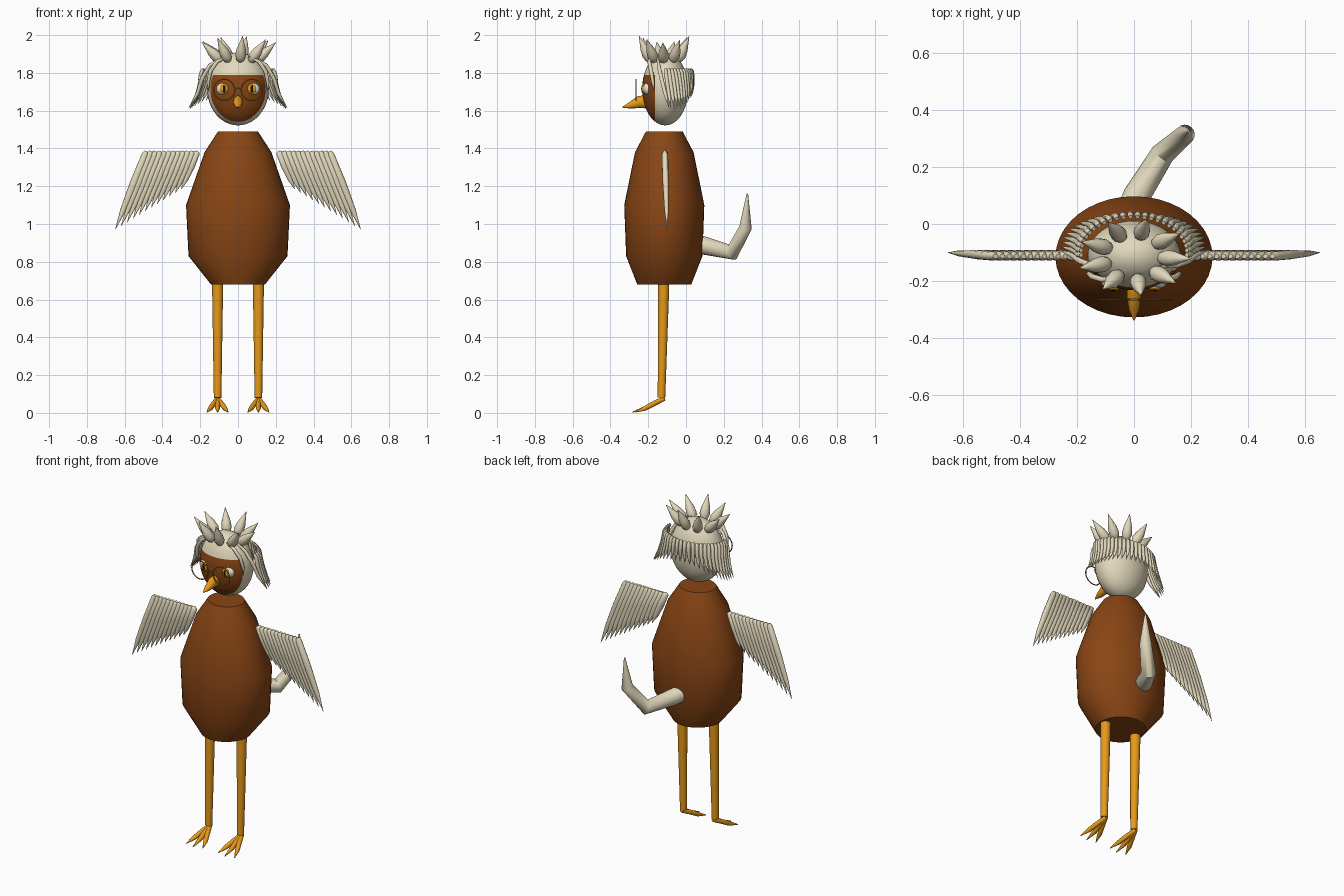
import bpy, bmesh
from math import sin, cos, pi, radians
from mathutils import Vector, Matrix

if "Cube" in bpy.data.objects:
    bpy.data.objects.remove(bpy.data.objects["Cube"])


def material(name, r, g, b):
    m = bpy.data.materials.new(name)
    m.use_nodes = True
    m.diffuse_color = (r, g, b, 1)
    m.node_tree.nodes["Principled BSDF"].inputs["Base Color"].default_value = (r, g, b, 1)
    return m


brown = material("brown plumage", 0.25, 0.06, 0.007)
cream = material("cream feather", 0.76, 0.69, 0.5)
orange = material("orange skin", 0.8, 0.32, 0.01)
gold = material("dark gold frame", 0.4, 0.2, 0.02)
white = material("eye white", 0.8, 0.76, 0.66)
black = material("black pupil", 0.01, 0.008, 0.006)


def sweep(bm, points, radii, sides=10):
    """Tapered tube along points; a radius may be a number or an (x, y) pair."""
    pts = [Vector(p) for p in points]
    last, rings = Vector((0, 0, 1)), []
    frame = Matrix.Identity(3)
    for i, p in enumerate(pts):
        t = (pts[min(i + 1, len(pts) - 1)] - pts[max(i - 1, 0)]).normalized()
        frame = last.rotation_difference(t).to_matrix() @ frame
        last = t
        rx, ry = radii[i] if isinstance(radii[i], tuple) else (radii[i], radii[i])
        angles = [2 * pi * k / sides for k in range(sides)]
        rings.append([bm.verts.new(p + frame @ Vector((rx * cos(a), ry * sin(a), 0)))
                      for a in angles])
    for lo, hi in zip(rings, rings[1:]):
        for k in range(sides):
            n = (k + 1) % sides
            bm.faces.new((lo[k], lo[n], hi[n], hi[k]))
    bm.faces.new(rings[0][::-1])
    bm.faces.new(rings[-1])


def finish(name, bm, *mats):
    bmesh.ops.recalc_face_normals(bm, faces=bm.faces)
    me = bpy.data.meshes.new(name)
    bm.to_mesh(me)
    bm.free()
    for m in mats:
        me.materials.append(m)
    me.shade_smooth()
    me.set_sharp_from_angle(angle=radians(50))
    ob = bpy.data.objects.new(name, me)
    bpy.context.collection.objects.link(ob)
    return ob


def ball(name, centre, size, mat, segments=24):
    bm = bmesh.new()
    bmesh.ops.create_uvsphere(bm, u_segments=segments, v_segments=segments // 2, radius=1,
                              matrix=Matrix.LocRotScale(Vector(centre), None, Vector(size)))
    return finish(name, bm, mat)


def tube(name, points, radii, mat, sides=16):
    bm = bmesh.new()
    sweep(bm, points, radii, sides)
    return finish(name, bm, mat)


MID = -0.115

# Body and tail
tube("body", [(0, MID, z) for z in (0.68, 0.83, 1.1, 1.38, 1.49)],
     [(0.143, 0.143), (0.262, 0.202), (0.275, 0.212), (0.177, 0.155), (0.106, 0.097)],
     brown, 40)
tube("tail", [(-0.02, 0.03, 0.9), (0.01, 0.1, 0.885), (0.1, 0.245, 0.85),
              (0.18, 0.315, 0.98), (0.19, 0.325, 1.16)],
     [0.048, 0.048, 0.042, 0.034, 0.004], cream)

# Head, with the mask cut along two planes
head_mid = Vector((0, -0.11, 1.715))
bm = bmesh.new()
bmesh.ops.create_uvsphere(bm, u_segments=40, v_segments=24, radius=1,
                          matrix=Matrix.LocRotScale(head_mid, None, Vector((0.163, 0.122, 0.193))))
for co, no in (((0, -0.163, 0), (0, 1, 0)), ((0, 0, 1.79), (0, 0, 1))):
    bmesh.ops.bisect_plane(bm, geom=bm.verts[:] + bm.edges[:] + bm.faces[:],
                           plane_co=co, plane_no=no)
for f in bm.faces:
    c = f.calc_center_median()
    f.material_index = int(c.y < -0.163 and c.z < 1.79)
finish("head", bm, cream, brown)

# Beak
tube("beak", [(0, -0.2, 1.648), (0, -0.25, 1.645), (0, -0.3, 1.627), (0, -0.338, 1.618)],
     [(0.026, 0.036), (0.026, 0.032), (0.018, 0.016), 0.002], orange)

# Crest of spikes ringing the crown
bm = bmesh.new()
for k in range(9):
    a = radians(40 * k - 3)
    c, s = cos(a), sin(a)
    base = Vector((0.085 * c, MID + 0.07 * s, 1.855))
    tip = Vector((0.2 * c, MID + 0.135 * s, 1.995 - 0.035 * c * c))
    sweep(bm, [base.lerp(tip, t) for t in (0, 0.1, 0.27, 0.5, 0.75, 1)],
          [0.006, 0.021, 0.029, 0.025, 0.013, 0.001], 12)
finish("crest_spikes", bm, cream)

# Hair curtain around the back, longer and flared at the sides
bm = bmesh.new()
count = 26
for k in range(count):
    a = radians(-4 + 188 * k / (count - 1))
    c, s = cos(a), sin(a)
    drop = 0.21 - 0.08 * max(s, 0) ** 2
    path = []
    for t, out in ((0, 1.0), (0.1, 1.06), (0.4, 1.1), (0.7, 1.2), (1, 1.38)):
        path.append((0.185 * c * out, -0.1 + 0.125 * s * min(out, 1.08) + 0.03 * t * c * c,
                     1.82 - drop * t))
    sweep(bm, path, [0.008, 0.011, 0.011, 0.009, 0.001], 8)
finish("hair_curtain", bm, cream)

# Front locks framing the face
bm = bmesh.new()
for s in (1, -1):
    sweep(bm, [(s * 0.06, -0.19, 1.885), (s * 0.11, -0.195, 1.86), (s * 0.145, -0.185, 1.81),
               (s * 0.158, -0.175, 1.75), (s * 0.155, -0.17, 1.7)],
          [0.005, 0.01, 0.011, 0.009, 0.001], 8)
    sweep(bm, [(s * 0.09, -0.15, 1.88), (s * 0.15, -0.145, 1.84), (s * 0.19, -0.13, 1.77),
               (s * 0.215, -0.11, 1.69), (s * 0.26, -0.09, 1.615)],
          [0.005, 0.01, 0.011, 0.01, 0.001], 8)
finish("front_locks", bm, cream)

for side, s in (("left", 1), ("right", -1)):
    # Wing: a row of overlapping feathers
    bm = bmesh.new()
    count = 12
    for k in range(count):
        t = k / (count - 1)
        root = Vector((s * (0.215 + 0.27 * t), -0.113, 1.385))
        tip = Vector((s * (0.3 + 0.35 * t), -0.1, 1.185 - 0.215 * t))
        sweep(bm, [root.lerp(tip, u) for u in (0, 0.04, 0.4, 0.75, 1)],
              [(0.01, 0.008), (0.018, 0.016), (0.021, 0.016), (0.015, 0.011), 0.001], 10)
    finish(side + "_wing", bm, cream)

    # Leg and three-toed foot
    x = s * 0.108
    tube(side + "_leg", [(x, -0.118, 0.75), (x, -0.118, 0.66), (x, -0.13, 0.08)],
         [0.03, 0.029, 0.02], orange)
    bm = bmesh.new()
    for spread in (-1, 0, 1):
        reach = 0.0 if spread else 0.015
        sweep(bm, [(x, -0.115, 0.075), (x + spread * 0.018, -0.165, 0.052),
                   (x + spread * 0.038, -0.215, 0.025), (x + spread * 0.056, -0.268 - reach, 0.004)],
              [0.012, 0.014, 0.013, 0.002], 10)
    finish(side + "_foot", bm, orange)

    # Eye
    ex = s * 0.073
    ball(side + "_eye", (ex, -0.203, 1.715), (0.042, 0.026, 0.034), white)
    ball(side + "_iris", (ex, -0.222, 1.715), (0.023, 0.012, 0.027), orange)
    ball(side + "_pupil", (ex, -0.23, 1.715), (0.008, 0.007, 0.021), black)

    # Spectacle ring
    bm = bmesh.new()
    ring = [(ex + 0.056 * cos(a), -0.265, 1.71 + 0.056 * sin(a))
            for a in (2 * pi * k / 32 for k in range(33))]
    sweep(bm, ring, [0.0035] * 33, 6)
    finish(side + "_spectacle_ring", bm, gold)

tube("spectacle_bridge", [(-0.02, -0.265, 1.715), (0, -0.265, 1.72), (0.02, -0.265, 1.715)],
     [0.0035] * 3, gold, 8)
